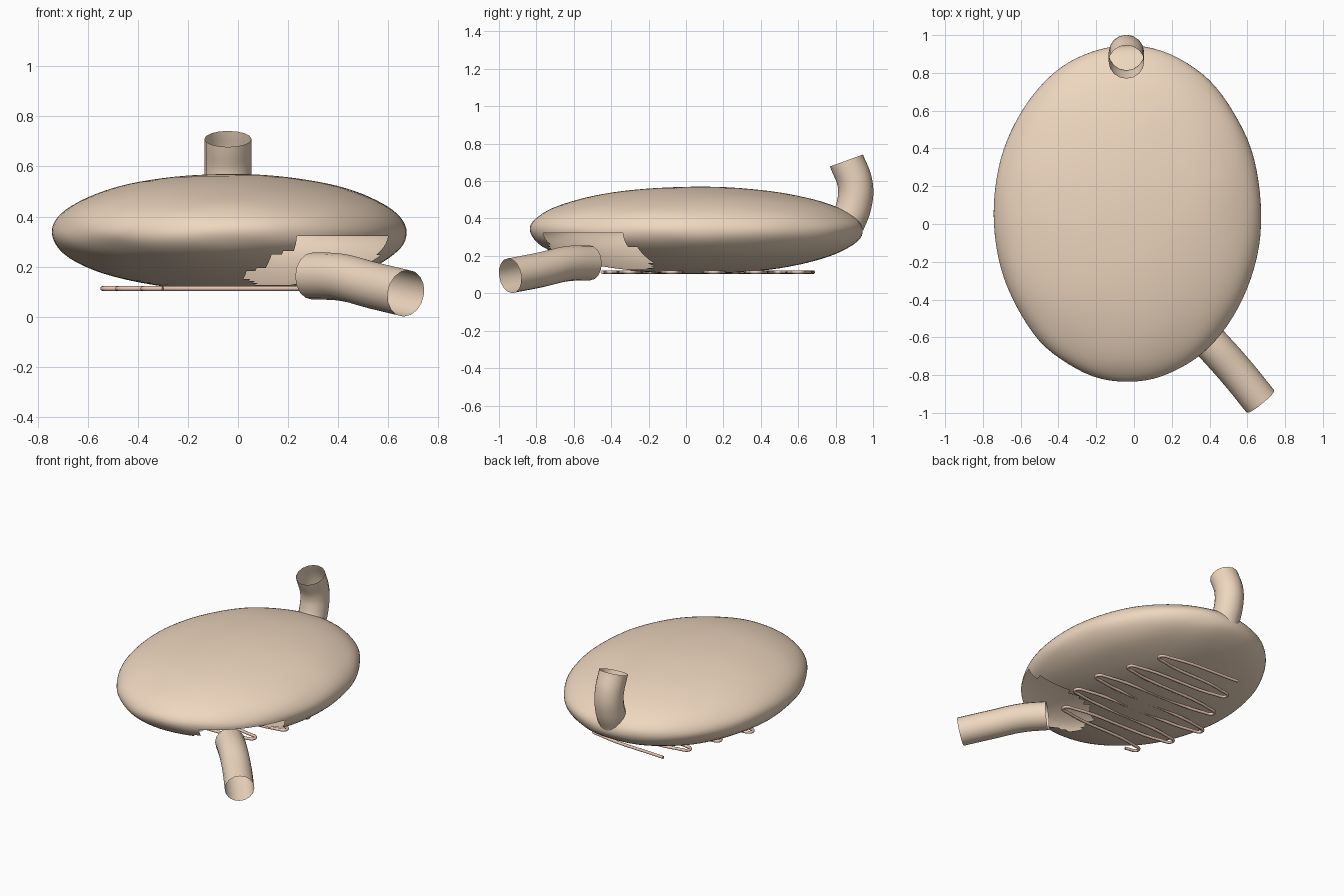
import bpy, bmesh, math
from mathutils import Vector, Matrix, noise

if "Cube" in bpy.data.objects:
    bpy.data.objects.remove(bpy.data.objects["Cube"])


def material(name, rgb):
    m = bpy.data.materials.new(name)
    m.diffuse_color = (*rgb, 1)
    m.use_nodes = True
    m.node_tree.nodes["Principled BSDF"].inputs["Base Color"].default_value = m.diffuse_color
    return m


skin = material("skin", (0.86, 0.68, 0.52))
pink = material("pink", (0.80, 0.55, 0.45))


def tube(name, points, radius, mat, sides=6, caps=False):
    """Round tube along a smooth path, turned into a mesh."""
    cu = bpy.data.curves.new(name, 'CURVE')
    cu.dimensions = '3D'
    cu.bevel_depth = radius
    cu.bevel_resolution = sides
    cu.resolution_u = 10
    cu.use_fill_caps = caps
    sp = cu.splines.new('BEZIER')
    sp.bezier_points.add(len(points) - 1)
    for bp, p in zip(sp.bezier_points, points):
        bp.co = p
        bp.handle_left_type = bp.handle_right_type = 'AUTO'
    ob = bpy.data.objects.new(name, cu)
    bpy.context.collection.objects.link(ob)
    cu.materials.append(mat)
    bpy.ops.object.select_all(action='DESELECT')
    ob.select_set(True)
    bpy.context.view_layer.objects.active = ob
    bpy.ops.object.convert(target='MESH')
    bpy.ops.object.shade_smooth_by_angle(angle=math.radians(50))
    return ob


# Flattened sac with a faint unevenness and a ragged opening under the outlet
bm = bmesh.new()
bmesh.ops.create_uvsphere(bm, u_segments=96, v_segments=48, radius=1)
for v in bm.verts:
    v.co *= 1 + 0.008 * noise.noise(v.co * 3)
bm.transform(Matrix.Translation((-0.035, 0.055, 0.337)) @
             Matrix.Diagonal((0.708, 0.89, 0.233, 1)))
opening = Vector((0.33, -0.48))
torn = []
for f in bm.faces:
    c = f.calc_center_median()
    ragged = 0.29 + 0.04 * noise.noise(c * 14)
    if c.z < 0.325 + 0.02 * noise.noise(c * 11) and (c.xy - opening).length < ragged:
        torn.append(f)
bmesh.ops.delete(bm, geom=torn, context='FACES')
for f in bm.faces:
    f.smooth = True
me = bpy.data.meshes.new("sac_body")
bm.to_mesh(me)
bm.free()
me.materials.append(skin)
bpy.context.collection.objects.link(bpy.data.objects.new("sac_body", me))

# Open-ended upper and lower tubes
tube("upper_tube", [(-0.04, 0.86, 0.37), (-0.04, 0.898, 0.47),
                    (-0.04, 0.905, 0.58), (-0.04, 0.858, 0.71)], 0.094, skin)
tube("lower_tube", [(0.297, -0.515, 0.163), (0.41, -0.635, 0.158),
                    (0.54, -0.78, 0.125), (0.67, -0.94, 0.094)], 0.094, skin)

# Winding thin duct across the underside: alternating left and right bends
right = [0.29, 0.36, 0.44, 0.43, 0.34]
left = [-0.37, -0.45, -0.54, -0.48, -0.38]
z = 0.113
path = [(-0.30, 0.68, z)]
for i, (r, l) in enumerate(zip(right, left)):
    y = 0.60 - 0.225 * i
    for x, yc in ((r, y), (l, y - 0.1125)):
        s = math.copysign(0.08, x)
        path += [(x - s, yc + 0.035, z), (x, yc, z), (x - s, yc - 0.035, z)]
tube("winding_duct", path, 0.010, pink, sides=2, caps=True)
